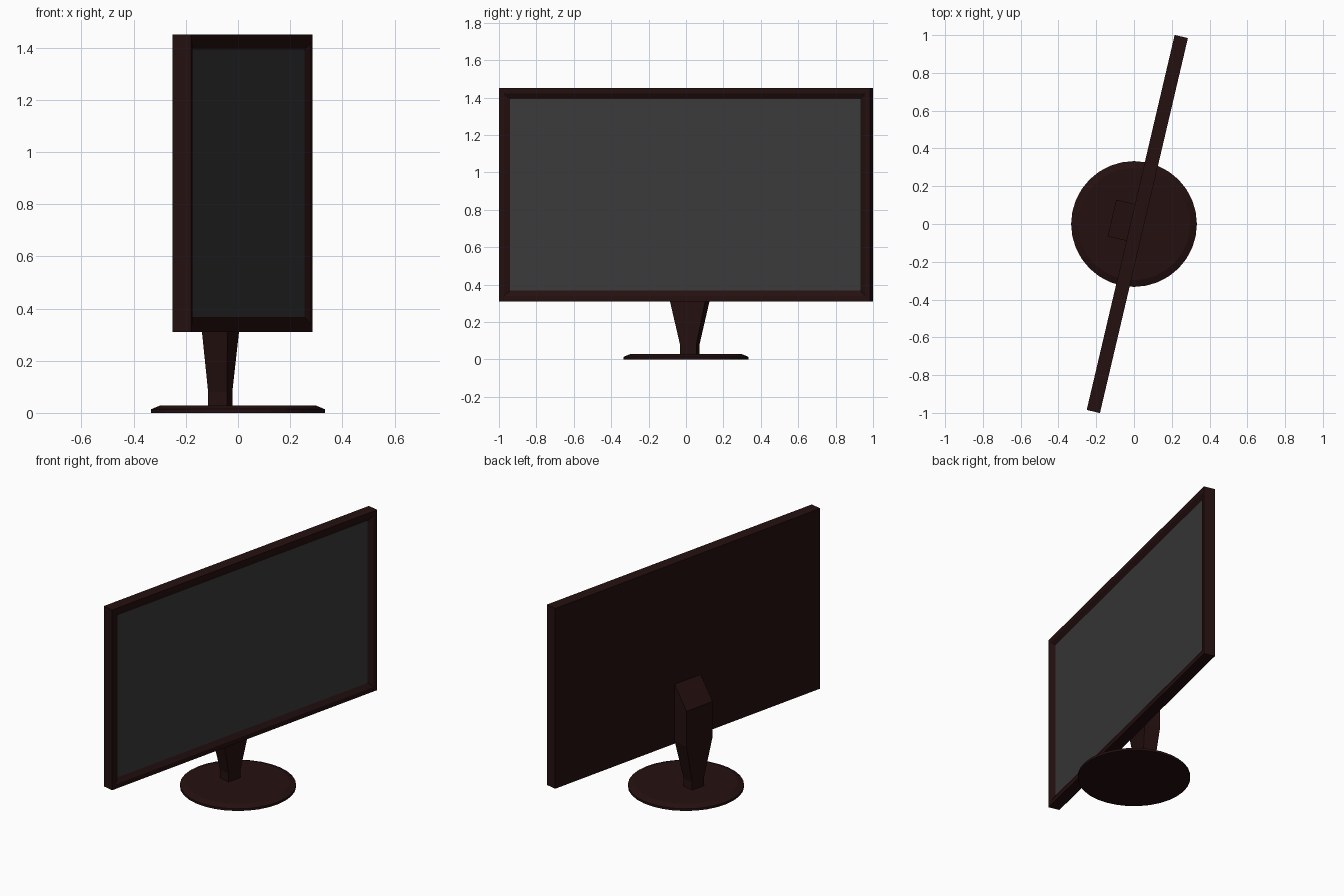
import bpy, bmesh, math
from mathutils import Matrix

if "Cube" in bpy.data.objects:
    bpy.data.objects.remove(bpy.data.objects["Cube"])

def material(name, rgb):
    m = bpy.data.materials.new(name)
    m.diffuse_color = (*rgb, 1)
    m.use_nodes = True
    m.node_tree.nodes["Principled BSDF"].inputs["Base Color"].default_value = m.diffuse_color
    return m

BROWN = material("dark brown plastic", (0.018, 0.005, 0.005))
GREY = material("grey screen", (0.042, 0.042, 0.042))

# local frame of the turned monitor: +x is the screen normal, y its width
TURN = Matrix.Translation((0.0175, 0, 0)) @ Matrix.Rotation(math.radians(-13.2), 4, 'Z')

def finish(bm, name, mats, matrix=Matrix()):
    bmesh.ops.recalc_face_normals(bm, faces=bm.faces[:])
    me = bpy.data.meshes.new(name)
    bm.to_mesh(me)
    bm.free()
    for m in mats:
        me.materials.append(m)
    ob = bpy.data.objects.new(name, me)
    ob.matrix_world = matrix
    bpy.context.collection.objects.link(ob)
    return ob

def loft(rings, name, matrix=Matrix()):
    """Join rings of points into a closed solid."""
    bm = bmesh.new()
    loops = [[bm.verts.new(p) for p in r] for r in rings]
    n = len(loops[0])
    for a, b in zip(loops, loops[1:]):
        for i in range(n):
            j = (i + 1) % n
            bm.faces.new((a[i], a[j], b[j], b[i]))
    bm.faces.new(loops[0][::-1])
    bm.faces.new(loops[-1])
    return finish(bm, name, [BROWN], matrix)

# panel: slab with flat rim, sloped bezel and recessed screen
bm = bmesh.new()
bmesh.ops.create_cube(bm, size=1)
bmesh.ops.scale(bm, vec=(0.072, 2.039, 1.14), verts=bm.verts[:])
bmesh.ops.translate(bm, vec=(0, 0, 0.88), verts=bm.verts[:])
bm.normal_update()
front = max(bm.faces, key=lambda f: f.normal.x)
bmesh.ops.inset_region(bm, faces=[front], thickness=0.04)
bmesh.ops.inset_region(bm, faces=[front], thickness=0.041)
bmesh.ops.translate(bm, vec=(-0.018, 0, 0), verts=front.verts[:])
front.material_index = 1
finish(bm, "monitor_panel", [BROWN, GREY], TURN)

# neck: narrow foot, tapering out to a post with a slanted top
def rect(x0, x1, h, z_back, z_front):
    return [(x0, -h, z_back), (x1, -h, z_front), (x1, h, z_front), (x0, h, z_back)]

loft([rect(-0.125, -0.051, 0.045, 0.02, 0.02),
      rect(-0.125, -0.051, 0.045, 0.08, 0.08),
      rect(-0.138, -0.036, 0.1, 0.325, 0.325),
      rect(-0.138, -0.036, 0.1, 0.55, 0.685)], "stand_neck", TURN)

# base: chamfered round foot
def circle(r, z, n=32):
    return [(r * math.cos(2 * math.pi * i / n), r * math.sin(2 * math.pi * i / n), z)
            for i in range(n)]

loft([circle(0.333, 0), circle(0.333, 0.014), circle(0.297, 0.029)], "stand_base")
